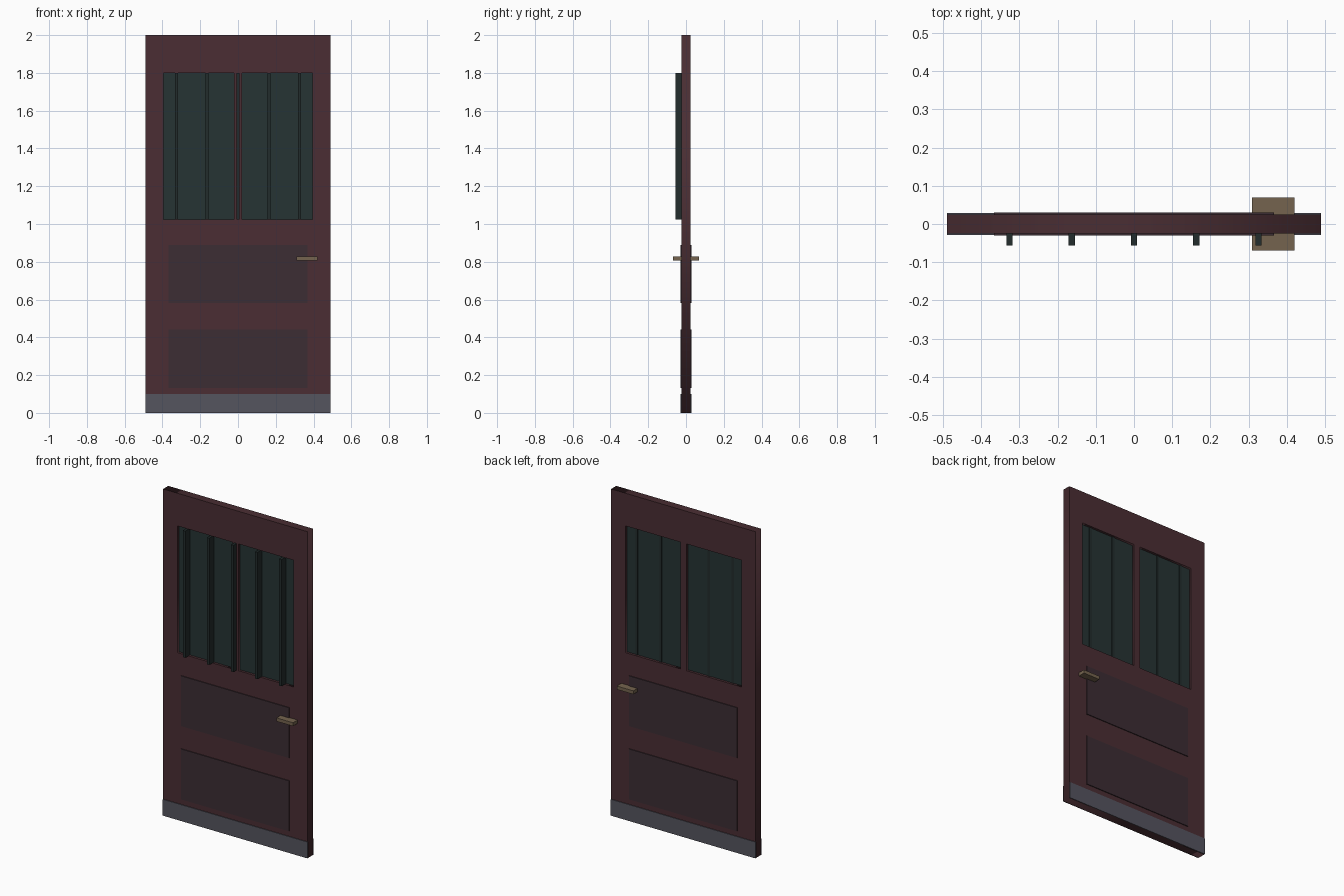
import bpy
from math import radians

if "Cube" in bpy.data.objects:
    bpy.data.objects.remove(bpy.data.objects["Cube"])


def material(name, rgb):
    m = bpy.data.materials.new(name)
    m.diffuse_color = (*rgb, 1.0)
    m.use_nodes = True
    m.node_tree.nodes["Principled BSDF"].inputs["Base Color"].default_value = m.diffuse_color
    return m


RED = material("red_wood", (0.069, 0.027, 0.033))
PANEL = material("dark_panel", (0.045, 0.026, 0.034))
GLASS = material("dark_glass", (0.019, 0.033, 0.033))
BAR = material("dark_bar", (0.016, 0.025, 0.025))
STEEL = material("steel", (0.091, 0.089, 0.114))
BRASS = material("brass", (0.178, 0.127, 0.077))


def box(name, x, y, z, mat):
    """Box from (min, max) ranges on each axis."""
    bpy.ops.mesh.primitive_cube_add(size=1, location=[sum(r) / 2 for r in (x, y, z)])
    ob = bpy.context.object
    ob.name = name
    ob.scale = [r[1] - r[0] for r in (x, y, z)]
    bpy.ops.object.transform_apply(location=False, rotation=False, scale=True)
    ob.data.materials.append(mat)
    return ob


# Door leaf: outline with two window openings, extruded to full thickness
WIN_Z = (1.023, 1.80)
PANES = [(-0.394, -0.021), (0.021, 0.394)]
curve = bpy.data.curves.new("door_leaf", 'CURVE')
curve.dimensions = '2D'
curve.fill_mode = 'BOTH'
curve.extrude = 0.025
for (x0, x1), (z0, z1) in [((-0.49, 0.49), (0, 2))] + [(p, WIN_Z) for p in PANES]:
    s = curve.splines.new('POLY')
    s.points.add(3)
    for pt, (x, z) in zip(s.points, [(x0, z0), (x1, z0), (x1, z1), (x0, z1)]):
        pt.co = (x, z, 0, 1)
    s.use_cyclic_u = True
leaf = bpy.data.objects.new("door_leaf", curve)
bpy.context.collection.objects.link(leaf)
leaf.rotation_euler.x = radians(90)
curve.materials.append(RED)
bpy.ops.object.select_all(action='DESELECT')
leaf.select_set(True)
bpy.context.view_layer.objects.active = leaf
bpy.ops.object.convert(target='MESH')

# Recessed window panes
for side, p in zip(("left", "right"), PANES):
    box(f"{side}_window_pane", p, (-0.01, 0.01), WIN_Z, GLASS)

# Security bars standing out at the front
for i in range(5):
    x = (i - 2) * 0.163
    box(f"window_bar_{i + 1}", (x - 0.008, x + 0.008), (-0.056, 0.014), WIN_Z, BAR)

# Raised lower panels, showing on both faces
for name, z in (("lower_panel", (0.133, 0.442)), ("upper_panel", (0.582, 0.89))):
    box(name, (-0.367, 0.367), (-0.03, 0.03), z, PANEL)

# Kick plates and handles on both faces
for side, s in (("front", -1), ("back", 1)):
    box(f"{side}_kick_plate", (-0.49, 0.49), sorted((s * 0.024, s * 0.029)), (0, 0.10), STEEL)
    box(f"{side}_handle", (0.309, 0.421), sorted((s * 0.02, s * 0.069)), (0.807, 0.828), BRASS)
